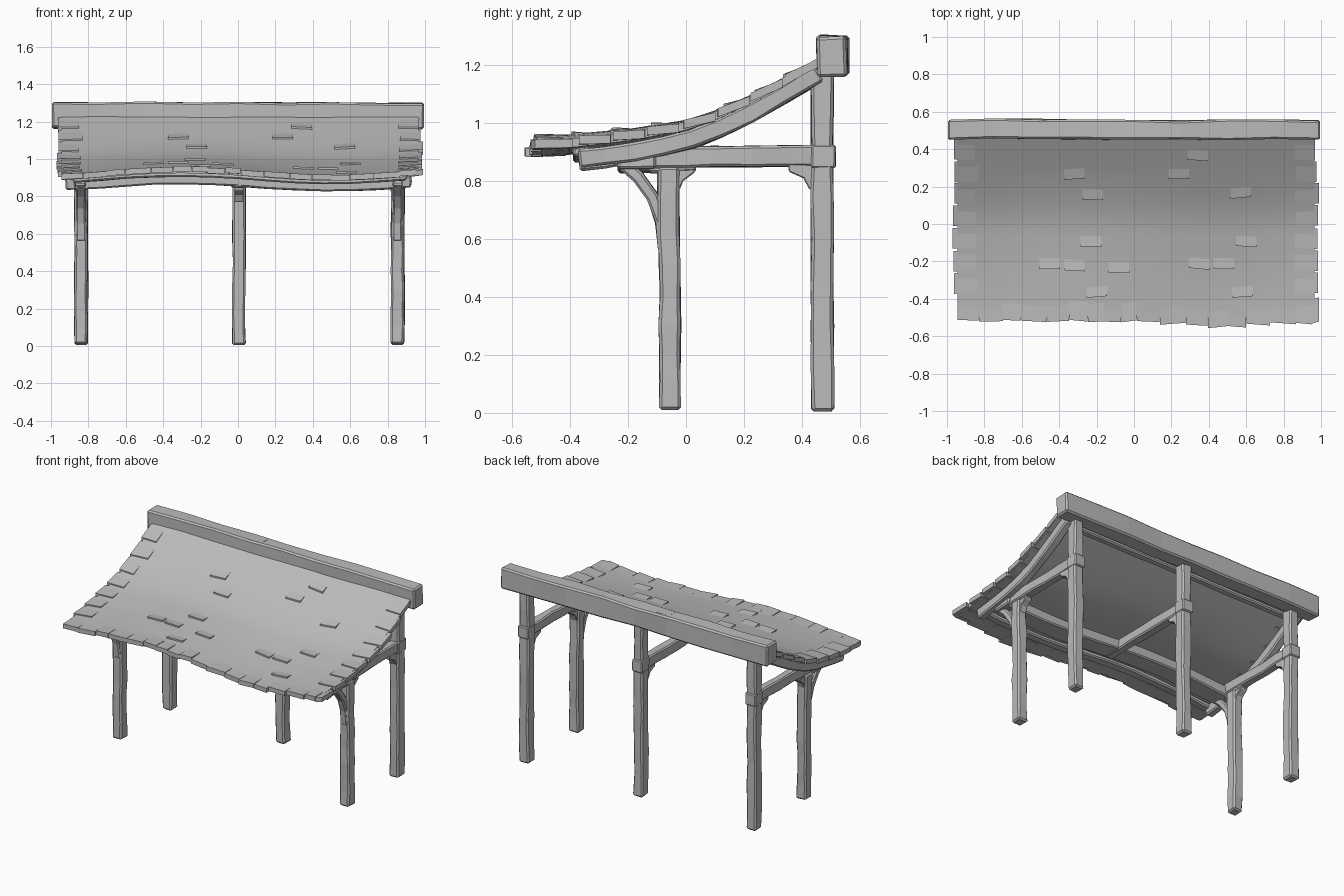
import bpy, bmesh, math, random
from mathutils import Vector

random.seed(4)
if "Cube" in bpy.data.objects:
    bpy.data.objects.remove(bpy.data.objects["Cube"])

grey = bpy.data.materials.new("weathered_grey")
grey.use_nodes = True
grey.diffuse_color = (0.5, 0.5, 0.5, 1)
bsdf = grey.node_tree.nodes["Principled BSDF"]
bsdf.inputs["Base Color"].default_value = grey.diffuse_color
bsdf.inputs["Roughness"].default_value = 0.9


def finish(bm, name, bevel=0.0):
    bmesh.ops.recalc_face_normals(bm, faces=bm.faces)
    mesh = bpy.data.meshes.new(name)
    bm.to_mesh(mesh)
    bm.free()
    mesh.materials.append(grey)
    obj = bpy.data.objects.new(name, mesh)
    bpy.context.collection.objects.link(obj)
    if bevel:
        mod = obj.modifiers.new("worn_edges", "BEVEL")
        mod.width = bevel
        mod.segments = 1
        mod.angle_limit = math.radians(40)
    return obj


def timber(name, path, side, width, depth, rough=0.004, cuts=1, bevel=0.008):
    """Hewn beam of rectangular section swept along a path."""
    path = [Vector(p) for p in path]
    pts = [a.lerp(b, i / cuts) for a, b in zip(path, path[1:]) for i in range(cuts)]
    pts.append(path[-1])
    side = Vector(side)
    bm = bmesh.new()
    rings = []
    for i, p in enumerate(pts):
        tangent = pts[min(i + 1, len(pts) - 1)] - pts[max(i - 1, 0)]
        up = side.cross(tangent).normalized()
        ring = []
        for s, u in ((-1, -1), (1, -1), (1, 1), (-1, 1)):
            s = s * width / 2 + random.uniform(-rough, rough)
            u = u * depth / 2 + random.uniform(-rough, rough)
            ring.append(bm.verts.new(p + side * s + up * u))
        rings.append(ring)
    for a, b in zip(rings, rings[1:]):
        for k in range(4):
            bm.faces.new((a[k], a[(k + 1) % 4], b[(k + 1) % 4], b[k]))
    bm.faces.new(rings[0])
    bm.faces.new(rings[-1])
    return finish(bm, name, bevel)


def plate(name, x, width, outline):
    """Solid bracket cut from an outline in the side plane."""
    bm = bmesh.new()
    face = bm.faces.new([bm.verts.new((x - width / 2, y, z)) for y, z in outline])
    grown = bmesh.ops.extrude_face_region(bm, geom=[face])["geom"]
    bmesh.ops.translate(bm, vec=(width, 0, 0),
                        verts=[g for g in grown if isinstance(g, bmesh.types.BMVert)])
    finish(bm, name, 0.004)


# Sagging roof surface: swept profile plus a wave that grows toward the eave
PROFILE = [(-0.56, 0.929), (-0.38, 0.943), (-0.2, 0.965), (0, 1.003),
           (0.1, 1.038), (0.25, 1.11), (0.5, 1.25)]


def wave(x):
    return -0.02 * math.sin((x - 0.1) * math.pi / 0.8)


def roof_z(x, y):
    for (y0, z0), (y1, z1) in zip(PROFILE, PROFILE[1:]):
        if y <= y1:
            break
    z = z0 + (z1 - z0) * (y - y0) / (y1 - y0)
    return z + wave(x) * min(1, max(0, (0.25 - y) / 0.6))


def under_roof(x, y, drop):
    return (x, y, roof_z(x, y) - drop)


# Roof deck
COLS, ROWS = 24, 16
bm = bmesh.new()
layers = []
for drop in (0, 0.03):
    layers.append([[bm.verts.new(under_roof(-0.945 + 1.91 * i / COLS,
                                            -0.5 + 0.98 * j / ROWS, drop))
                    for i in range(COLS + 1)] for j in range(ROWS + 1)])
for g in layers:
    for j in range(ROWS):
        for i in range(COLS):
            bm.faces.new((g[j][i], g[j][i + 1], g[j + 1][i + 1], g[j + 1][i]))
top, low = layers
rims = [(top[0], low[0]), (top[-1], low[-1]),
        ([r[0] for r in top], [r[0] for r in low]),
        ([r[-1] for r in top], [r[-1] for r in low])]
for a, b in rims:
    for k in range(len(a) - 1):
        bm.faces.new((a[k], a[k + 1], b[k + 1], b[k]))
deck = finish(bm, "roof_deck")
bpy.context.view_layer.objects.active = deck
deck.select_set(True)
bpy.ops.object.shade_smooth_by_angle(angle=math.radians(30))
deck.select_set(False)


def shingle(bm, x, y, width, length, lift=0.012, thick=0.024):
    """Slate whose front edge at y is lifted and whose back sinks into the deck."""
    skew = random.uniform(-0.006, 0.006)
    verts = []
    for drop in (0, thick):
        for sx, back in ((-1, 0), (1, 0), (1, 1), (-1, 1)):
            px, py = x + sx * width / 2, y + back * length + sx * skew
            z = roof_z(px, py) + (-0.003 if back else lift) - drop
            verts.append(bm.verts.new((px, py, z)))
    for f in ((0, 1, 2, 3), (7, 6, 5, 4), (0, 4, 5, 1),
              (1, 5, 6, 2), (2, 6, 7, 3), (3, 7, 4, 0)):
        bm.faces.new([verts[k] for k in f])


# Ragged slates down both side edges
bm = bmesh.new()
for row in range(7):
    y = 0.345 - row * 0.119
    for edge in (-0.9, 0.92):
        w = random.uniform(0.105, 0.13)
        shingle(bm, edge + random.uniform(-0.008, 0.008), y, w, 0.11, 0.007, 0.03)
finish(bm, "edge_slates")

# Uneven slates along the eave
bm = bmesh.new()
x = -0.945
while x < 0.96:
    w = min(random.uniform(0.08, 0.14), 0.99 - x)
    mid = x + w / 2
    front = -0.52 - 0.007 * mid - 0.024 * math.exp(-((mid - 0.4) / 0.3) ** 2)
    shingle(bm, mid, front + random.uniform(-0.007, 0.007), w - 0.002, 0.13,
            random.uniform(0.002, 0.012), 0.03)
    x += w
finish(bm, "eave_slates")

# Scattered lifted slates
bm = bmesh.new()
for x, y in [(.34, .34), (.24, .24), (-.32, .24), (-.22, .13), (.57, .14),
             (-.23, -.12), (-.32, -.25), (-.08, -.26), (.35, -.24), (.48, -.24),
             (.6, -.12), (-.2, -.39), (.58, -.39), (-.45, -.24)]:
    shingle(bm, x, y, 0.11, 0.07, 0.01)
finish(bm, "loose_slates")

# Ridge beam with chips on top
timber("ridge_beam", [(-0.995, .507, 1.232), (-.5, .507, 1.235), (0, .5, 1.233),
                      (.5, .503, 1.23), (0.995, .503, 1.228)],
       (0, 1, 0), 0.105, 0.137, 0.005, 2, 0.01)
for i, x in enumerate((-0.2, 0.45)):
    timber(f"ridge_chip_{i}", [(x - .05, .5, 1.296), (x + .05, .5, 1.296)],
           (0, 1, 0), 0.07, 0.012, 0.001, 1, 0)

# Back posts, collars, cross beams and brackets
for label, x in (("right", -0.838), ("middle", 0.005), ("left", 0.855)):
    timber(f"back_post_{label}", [(x, .472, .005), (x, .47, .6), (x, .47, 1.18)],
           (1, 0, 0), 0.07, 0.076, 0.004, 4, 0.01)
    timber(f"back_collar_{label}", [(x, .474, .845), (x, .474, .925)],
           (1, 0, 0), 0.078, 0.084, 0.002, 1, 0.006)
    timber(f"cross_beam_{label}", [(x, -.235, .882), (x, .1, .884), (x, .49, .887)],
           (1, 0, 0), 0.06, 0.07, 0.004, 3)
    plate(f"back_bracket_{label}", x, 0.05,
          [(.45, .77), (.425, .772), (.405, .81), (.355, .832), (.352, .86), (.45, .86)])

# Front posts with head plates, braces and end rafters
for label, x, rx in (("right", -0.84, -0.895), ("left", 0.853, 0.9)):
    timber(f"front_post_{label}", [(x, -.057, .01), (x, -.055, .4), (x, -.062, .85)],
           (1, 0, 0), 0.07, 0.074, 0.004, 4, 0.01)
    timber(f"head_plate_{label}", [(x, -.13, .838), (x, .035, .843)],
           (1, 0, 0), 0.055, 0.022, 0.002)
    plate(f"front_bracket_{label}", x, 0.05,
          [(-.05, .76), (-.025, .762), (-.01, .8), (.03, .83), (.033, .86), (-.05, .86)])
    timber(f"curved_brace_{label}",
           [(x, -.075, .56), (x, -.085, .66), (x, -.115, .745), (x, -.165, .815),
            (x, -.24, .88)], (1, 0, 0), 0.052, 0.042, 0.002)
    timber(f"rafter_{label}",
           [under_roof(rx, y, 0.066 - 0.01 * max(0, y) / 0.46) for y in
            (-.37, -.28, -.18, -.08, .02, .12, .22, .33, .46)],
           (1, 0, 0), 0.055, 0.064, 0.003)

# Lengthwise beams below the deck: a broad bowed purlin and a thin eave strip
XS = [-0.88 + 1.78 * i / 12 for i in range(13)]
timber("front_purlin", [(x, -.17, .88 + wave(x)) for x in XS], (0, 1, 0), 0.13, 0.068, 0.003)
timber("eave_strip", [under_roof(x, -.36, .044) for x in XS], (0, 1, 0), 0.06, 0.032, 0.002)
timber("back_purlin", [under_roof(x, .42, .038) for x in XS], (0, 1, 0), 0.05, 0.03, 0.002)
